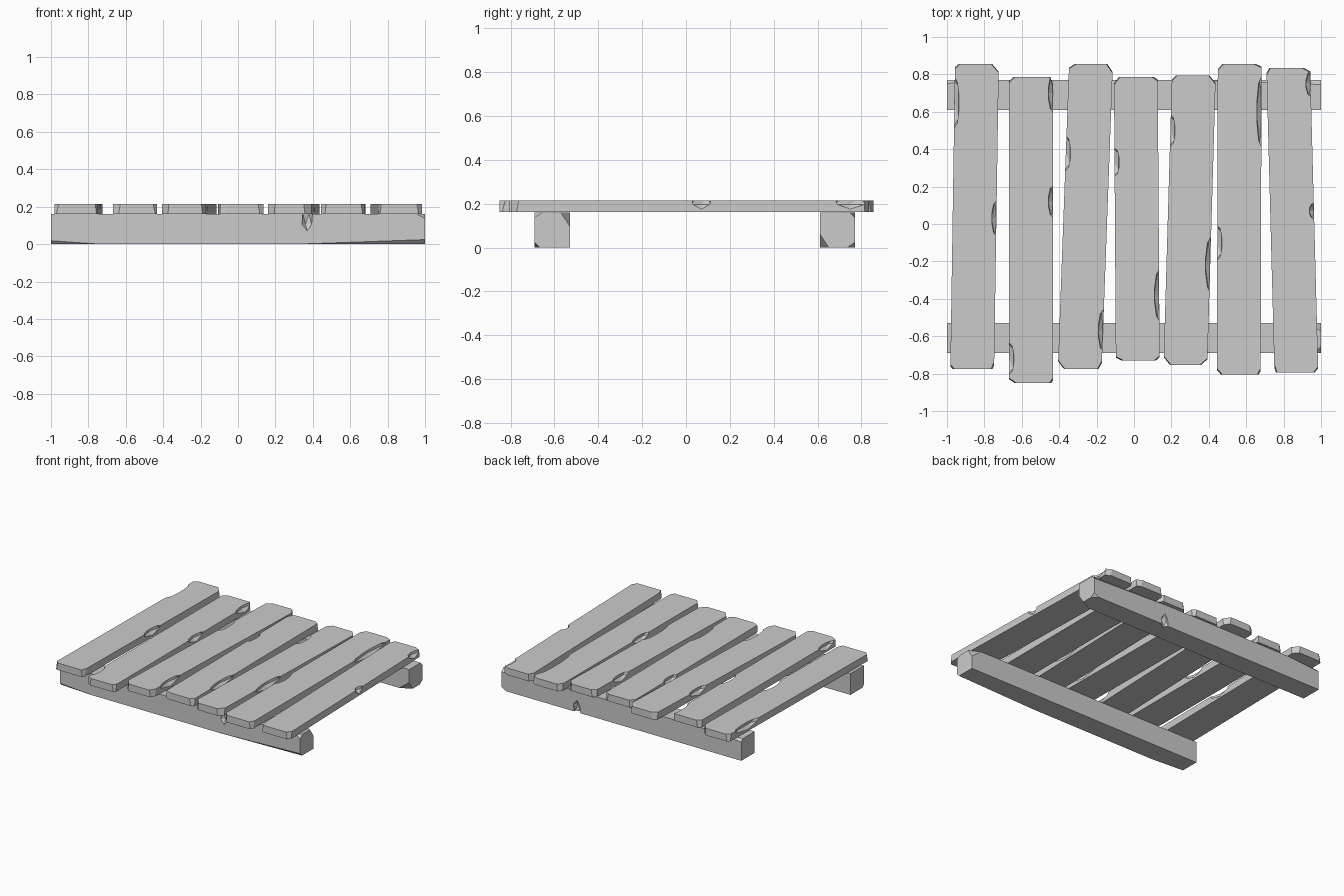
import bpy, bmesh, random
from math import pi
from mathutils import Vector, Matrix

if "Cube" in bpy.data.objects:
    bpy.data.objects.remove(bpy.data.objects["Cube"])

random.seed(4)
Z0, Z1, HALF = 0.162, 0.215, 0.117     # board underside, top and half width


def make_object(name, bm):
    bmesh.ops.recalc_face_normals(bm, faces=bm.faces)
    mesh = bpy.data.meshes.new(name)
    bm.to_mesh(mesh)
    bm.free()
    ob = bpy.data.objects.new(name, mesh)
    bpy.context.collection.objects.link(ob)
    return ob


def box(size):
    bm = bmesh.new()
    bmesh.ops.create_cube(bm, size=2, matrix=Matrix.Diagonal((*size, 1)))
    return bm


def chip(ob, centre, size):
    """Carve a faceted splinter out of an object."""
    bm = bmesh.new()
    bmesh.ops.create_icosphere(bm, subdivisions=1, radius=1,
                               matrix=Matrix.Translation(centre) @ Matrix.Diagonal((*size, 1)))
    cutter = make_object("chip_cutter", bm)
    cutter.hide_render = True
    mod = ob.modifiers.new("chip", 'BOOLEAN')
    mod.operation, mod.solver, mod.object = 'DIFFERENCE', 'EXACT', cutter
    bpy.context.view_layer.update()
    result = bpy.data.meshes.new_from_object(ob.evaluated_get(bpy.context.evaluated_depsgraph_get()))
    ob.modifiers.clear()
    ob.data = result
    bpy.data.objects.remove(cutter)


def slice_off(bm, point, normal):
    """Cut a corner away with a plane; the normal points to the waste."""
    geom = bm.verts[:] + bm.edges[:] + bm.faces[:]
    cut = bmesh.ops.bisect_plane(bm, geom=geom, plane_co=point, plane_no=Vector(normal).normalized(),
                                 clear_outer=True)
    edges = [e for e in cut['geom_cut'] if isinstance(e, bmesh.types.BMEdge)]
    bmesh.ops.contextual_create(bm, geom=edges)


# Deck boards: rear and front centre x, rear and front y, chips (side, y, half length)
boards = [
    (-.84, -.865, .855, -.775, [(1, .03, .11), (-1, .65, .16)]),
    (-.55, -.55, .785, -.85, [(1, .70, .12), (1, .12, .10), (-1, -.72, .10)]),
    (-.23, -.29, .855, -.775, [(-1, .38, .11), (1, -.57, .13)]),
    (.01, .02, .785, -.73, [(-1, .33, .09), (1, -.38, .16)]),
    (.32, .275, .795, -.755, [(-1, .50, .10), (1, -.22, .17)]),
    (.565, .56, .855, -.805, [(1, .60, .22), (-1, -.10, .11)]),
    (.825, .868, .835, -.795, [(1, .07, .05), (1, .75, .08)]),
]
for i, (rear_x, front_x, rear_y, front_y, chips) in enumerate(boards, 1):
    length = rear_y - front_y
    bm = box((HALF, length / 2, (Z1 - Z0) / 2))
    for sx in (-1, 1):                                    # clipped corners
        for sy in (-1, 1):
            a, b = random.uniform(.01, .04), random.uniform(.015, .05)
            slice_off(bm, (sx * (HALF - a), sy * length / 2, 0), (sx * b, sy * a, .004))
    for v in bm.verts:                                    # lean the board into place
        t = v.co.y / length + .5
        v.co += Vector((front_x + (rear_x - front_x) * t, (rear_y + front_y) / 2, (Z0 + Z1) / 2))
    board = make_object(f"deck_board_{i}", bm)
    for side, y, half in chips:
        x = front_x + (rear_x - front_x) * (y - front_y) / length
        chip(board, (x + side * HALF, y, Z1), (.03, half, .04))

# Bearer beams: the rear one is the front one rolled half a turn
H = .08
for name, y, roll in (("front_beam", -.61, 0), ("rear_beam", .69, pi)):
    bm = box((1, H, H))
    slice_off(bm, (1, -.06, .07), (.5, -.6, .9))          # split end corners
    slice_off(bm, (1, .055, .055), (.45, .9, .6))
    slice_off(bm, (-.74, -H, -H), (-.05, -.7, -.7))       # worn outer edge
    slice_off(bm, (.32, -H, -H), (.025, -.7, -.7))
    bm.transform(Matrix.Translation((0, y, H)) @ Matrix.Rotation(roll, 4, 'X'))
    beam = make_object(name, bm)
    s = 1 if roll == 0 else -1
    chip(beam, (.37, y - s * H, H + s * .055), (.032, .03, .065))   # notch
